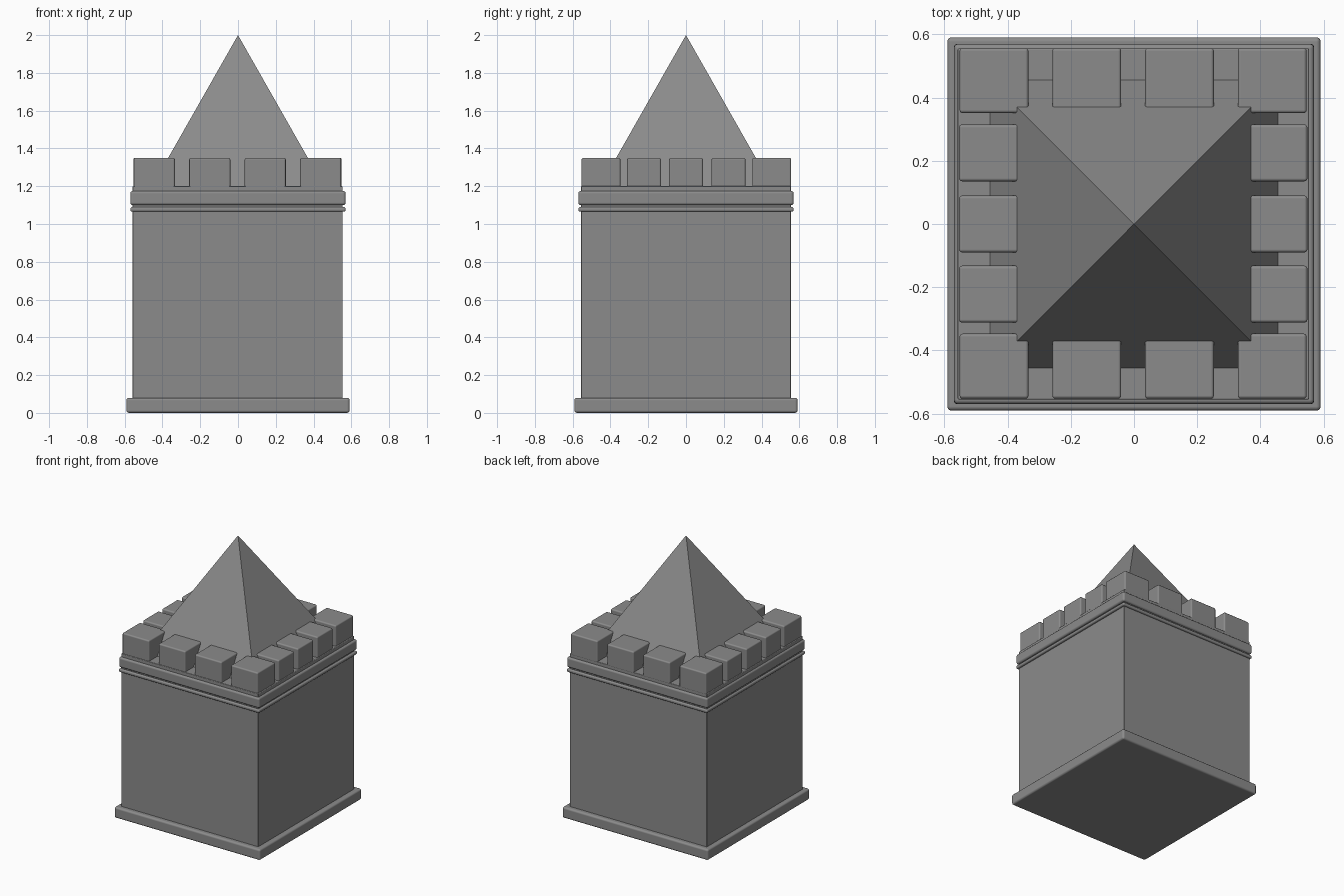
import bpy, bmesh, math

if "Cube" in bpy.data.objects:
    bpy.data.objects.remove(bpy.data.objects["Cube"])

# Dark grey stone
stone = bpy.data.materials.new("dark_stone")
stone.diffuse_color = (0.26, 0.26, 0.26, 1)
stone.use_nodes = True
stone.node_tree.nodes["Principled BSDF"].inputs["Base Color"].default_value = stone.diffuse_color


def box(name, x0, x1, y0, y1, z0, z1, bevel, segments=3):
    """Axis-aligned block with softly rounded edges."""
    bm = bmesh.new()
    bmesh.ops.create_cube(bm, size=1)
    for v in bm.verts:
        v.co.x = x1 if v.co.x > 0 else x0
        v.co.y = y1 if v.co.y > 0 else y0
        v.co.z = z1 if v.co.z > 0 else z0
    me = bpy.data.meshes.new(name)
    bm.to_mesh(me)
    bm.free()
    me.shade_smooth()
    me.materials.append(stone)
    ob = bpy.data.objects.new(name, me)
    bpy.context.collection.objects.link(ob)
    mod = ob.modifiers.new("rounded_edges", 'BEVEL')
    mod.width = bevel
    mod.segments = segments
    mod.harden_normals = True
    return ob


def slab(name, half, z0, z1, bevel, cx=0.0):
    return box(name, cx - half, cx + half, -half, half, z0, z1, bevel)


# Tower body, plinth and the two mouldings below the battlements
slab("tower_body", 0.556, 0.02, 1.2, 0.005, -0.002)
slab("plinth", 0.591, 0.0, 0.08, 0.014)
slab("thin_moulding", 0.57, 1.065, 1.09, 0.01)
slab("thick_moulding", 0.57, 1.1, 1.175, 0.014)

# Front and back rows of merlons, including the corners
for side, y in (("front", -0.45), ("back", 0.454)):
    for i in range(4):
        x = -0.443 + 0.2935 * i
        box(f"{side}_merlon_{i + 1}", x - 0.109, x + 0.109,
            y - 0.103, y + 0.103, 1.19, 1.35, 0.01)

# Left and right rows of merlons between the corners
for side, x in (("left", -0.452), ("right", 0.447)):
    for i, y in enumerate((-0.222, 0.0, 0.225)):
        box(f"{side}_merlon_{i + 1}", x - 0.102, x + 0.102,
            y - 0.09, y + 0.09, 1.19, 1.35, 0.01)

# Pyramid roof
bpy.ops.mesh.primitive_cone_add(vertices=4, radius1=0.455 * math.sqrt(2), radius2=0,
                                depth=0.8, location=(0, 0, 1.6),
                                rotation=(0, 0, math.radians(45)))
roof = bpy.context.object
roof.name = "pyramid_roof"
roof.data.materials.append(stone)
